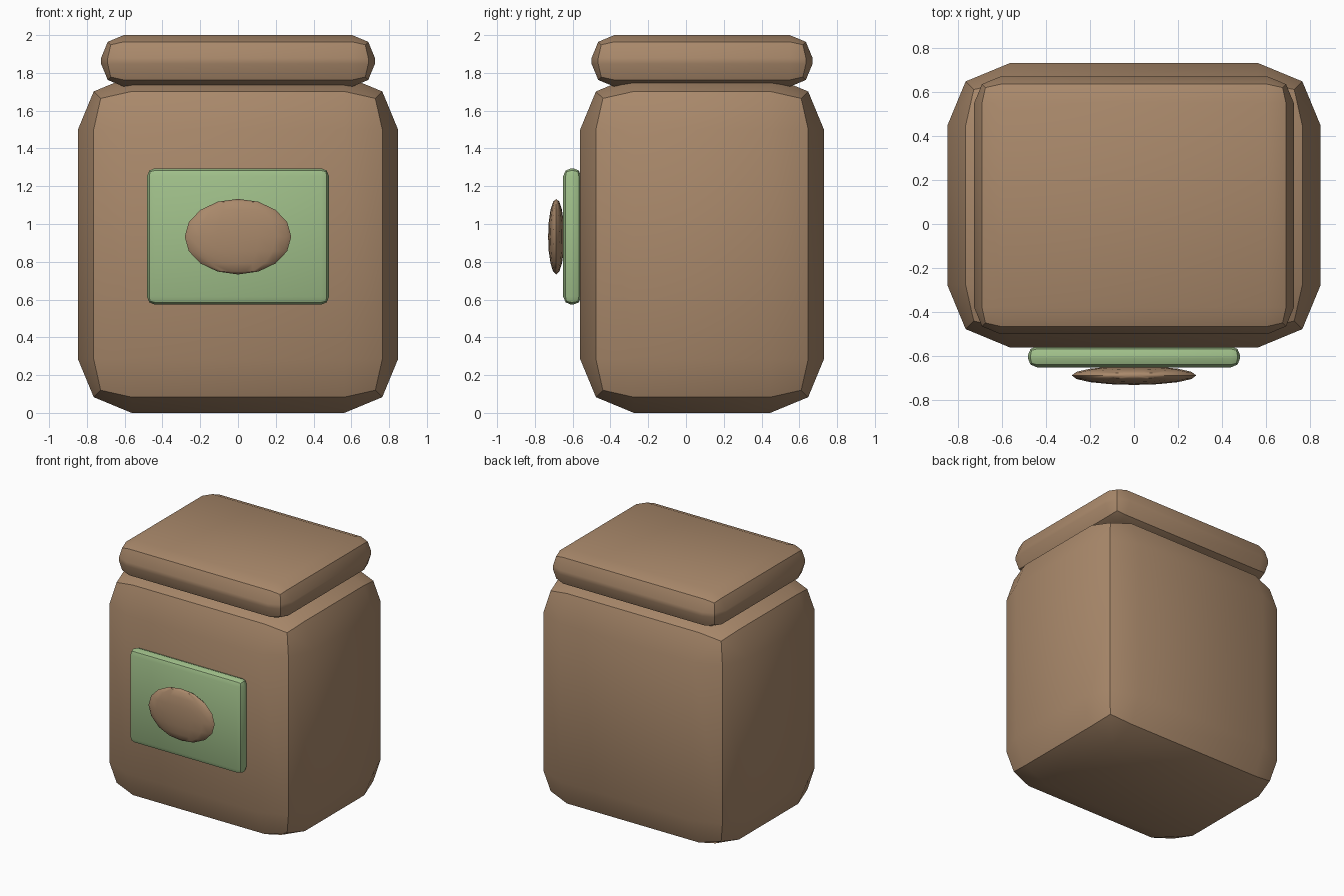
import bpy
import bmesh
from math import radians
from mathutils import Matrix, Vector

cube = bpy.data.objects.get("Cube")
if cube:
    bpy.data.objects.remove(cube, do_unlink=True)


def make_material(name, rgb):
    mat = bpy.data.materials.new(name)
    mat.use_nodes = True
    colour = (*rgb, 1)
    mat.diffuse_color = colour
    mat.node_tree.nodes["Principled BSDF"].inputs["Base Color"].default_value = colour
    return mat


brown = make_material("warm brown", (0.40, 0.25, 0.147))
green = make_material("soft green", (0.352, 0.527, 0.254))


def finish(bm, name, mat):
    """Turn a bmesh into a shaded object of one colour."""
    mesh = bpy.data.meshes.new(name)
    bm.to_mesh(mesh)
    bm.free()
    mesh.materials.append(mat)
    obj = bpy.data.objects.new(name, mesh)
    bpy.context.collection.objects.link(obj)
    bpy.ops.object.select_all(action='DESELECT')
    obj.select_set(True)
    bpy.context.view_layer.objects.active = obj
    bpy.ops.object.shade_smooth_by_angle(angle=radians(30))
    return obj


def rounded_box(name, low, high, bevel, mat):
    """Box between two corners with two-step rounded edges."""
    low, high = Vector(low), Vector(high)
    bm = bmesh.new()
    bmesh.ops.create_cube(bm, size=1)
    bmesh.ops.scale(bm, vec=high - low, verts=bm.verts)
    bmesh.ops.translate(bm, vec=(low + high) / 2, verts=bm.verts)
    bmesh.ops.bevel(bm, geom=bm.edges[:], offset=bevel, offset_type='OFFSET',
                    segments=2, profile=0.5, affect='EDGES')
    return finish(bm, name, mat)


# Jar: body and overhanging lid
rounded_box("jar_body", (-0.847, -0.56, 0), (0.847, 0.73, 1.785), 0.284, brown)
rounded_box("jar_lid", (-0.725, -0.50, 1.727), (0.725, 0.67, 2.0), 0.121, brown)

# Label plate on the front
rounded_box("label_plate", (-0.482, -0.65, 0.573), (0.482, -0.555, 1.295), 0.042, green)

# Flattened oval badge on the label
bm = bmesh.new()
bmesh.ops.create_uvsphere(bm, u_segments=16, v_segments=8, radius=1)
bmesh.ops.transform(bm, matrix=Matrix.LocRotScale(
    Vector((0, -0.687, 0.933)), None, Vector((0.282, 0.043, 0.2))), verts=bm.verts)
finish(bm, "label_badge", brown)
